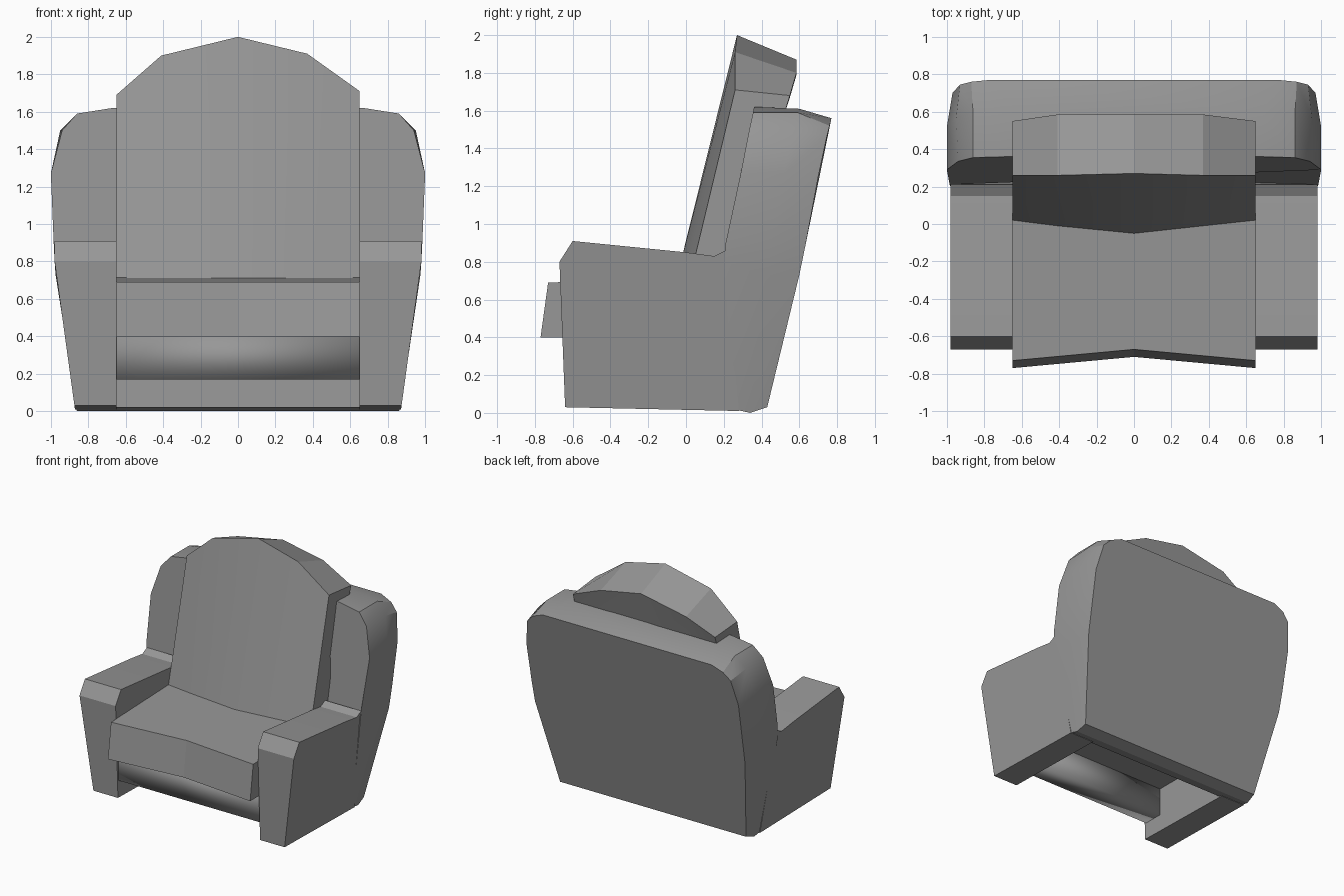
import bpy, bmesh, math

cube = bpy.data.objects.get("Cube")
if cube:
    bpy.data.objects.remove(cube, do_unlink=True)

grey = bpy.data.materials.new("upholstery_grey")
grey.use_nodes = True
colour = (0.31, 0.31, 0.31, 1)
grey.diffuse_color = colour
grey.node_tree.nodes["Principled BSDF"].inputs["Base Color"].default_value = colour


def loft(name, rings, smooth=0):
    """Join closed rings of points in order and cap both ends."""
    bm = bmesh.new()
    loops = [[bm.verts.new(p) for p in ring] for ring in rings]
    n = len(loops[0])
    for a, b in zip(loops, loops[1:]):
        for i in range(n):
            j = (i + 1) % n
            bm.faces.new((a[i], a[j], b[j], b[i]))
    bm.faces.new(loops[0])
    bm.faces.new(loops[-1])
    bmesh.ops.recalc_face_normals(bm, faces=bm.faces)
    mesh = bpy.data.meshes.new(name)
    bm.to_mesh(mesh)
    bm.free()
    mesh.materials.append(grey)
    obj = bpy.data.objects.new(name, mesh)
    bpy.context.collection.objects.link(obj)
    if smooth:
        bpy.ops.object.select_all(action='DESELECT')
        obj.select_set(True)
        bpy.context.view_layer.objects.active = obj
        bpy.ops.object.shade_smooth_by_angle(angle=math.radians(smooth))
    return obj


def symmetric(half):
    return half + [(-x, y, z) for x, y, z in reversed(half)]


# Back shell: front rim, widest rim and flat rear outline
front_rim = [(.87, .25, .02), (.98, .2, .8), (.985, .21, .9), (1, .29, 1.27),
             (.94, .335, 1.5), (.86, .355, 1.59), (.67, .36, 1.62)]
wide_rim = [(.86, .34, 0), (.975, .42, .73), (.985, .45, .9), (1, .52, 1.27),
            (.95, .57, 1.5), (.86, .59, 1.59), (.69, .6, 1.61)]
rear_rim = [(.85, .43, .03), (.96, .6, .73), (.965, .635, .9), (.97, .7, 1.25),
            (.93, .745, 1.46), (.87, .76, 1.52), (.77, .77, 1.56)]
loft("back_shell", [symmetric(r) for r in (front_rim, wide_rim, rear_rim)], 30)

# Arms: side profile, with the outer side flaring upward
arm_profile = [(-.64, .03), (-.67, .8), (-.6, .91), (0, .85),
               (.15, .83), (.21, .86), (.28, .01)]


def arm_width(z):
    return .87 + .11 * min(z / .8, 1)


for side, sign in (("left", 1), ("right", -1)):
    inner = [(sign * .65, y, z) for y, z in arm_profile]
    outer = [(sign * arm_width(z), y, z) for y, z in arm_profile]
    loft(side + "_arm", [inner, outer], 25)

# Seat cushion: front edge dips in at the middle
seat = []
for x, dip in ((-.65, 0), (0, .06), (.65, 0)):
    seat.append([(x, -.77 + dip, .4), (x, -.73 + dip, .69),
                 (x, .25, .72), (x, .25, .4)])
loft("seat_cushion", seat)

# Back cushion: domed top, front bowed forward at the middle
back = []
for x, front_y, top_y, top, rear_top, rear_y in (
        (-.65, .02, .26, 1.69, 1.67, .55),
        (-.41, -.01, .26, 1.9, 1.79, .585),
        (0, -.05, .27, 2, 1.87, .585),
        (.37, -.01, .26, 1.91, 1.8, .585),
        (.65, .02, .26, 1.71, 1.68, .55)):
    back.append([(x, front_y, .71), (x, top_y, top),
                 (x, rear_y, rear_top), (x, .51, 1.55), (x, .3, .71)])
loft("back_cushion", back, 15)

# Front panel below the seat, softly shaded
loft("front_panel", [[(x, -.63, .17), (x, -.63, .41), (x, -.46, .41), (x, -.46, .17)]
                     for x in (-.65, .65)], 180)
